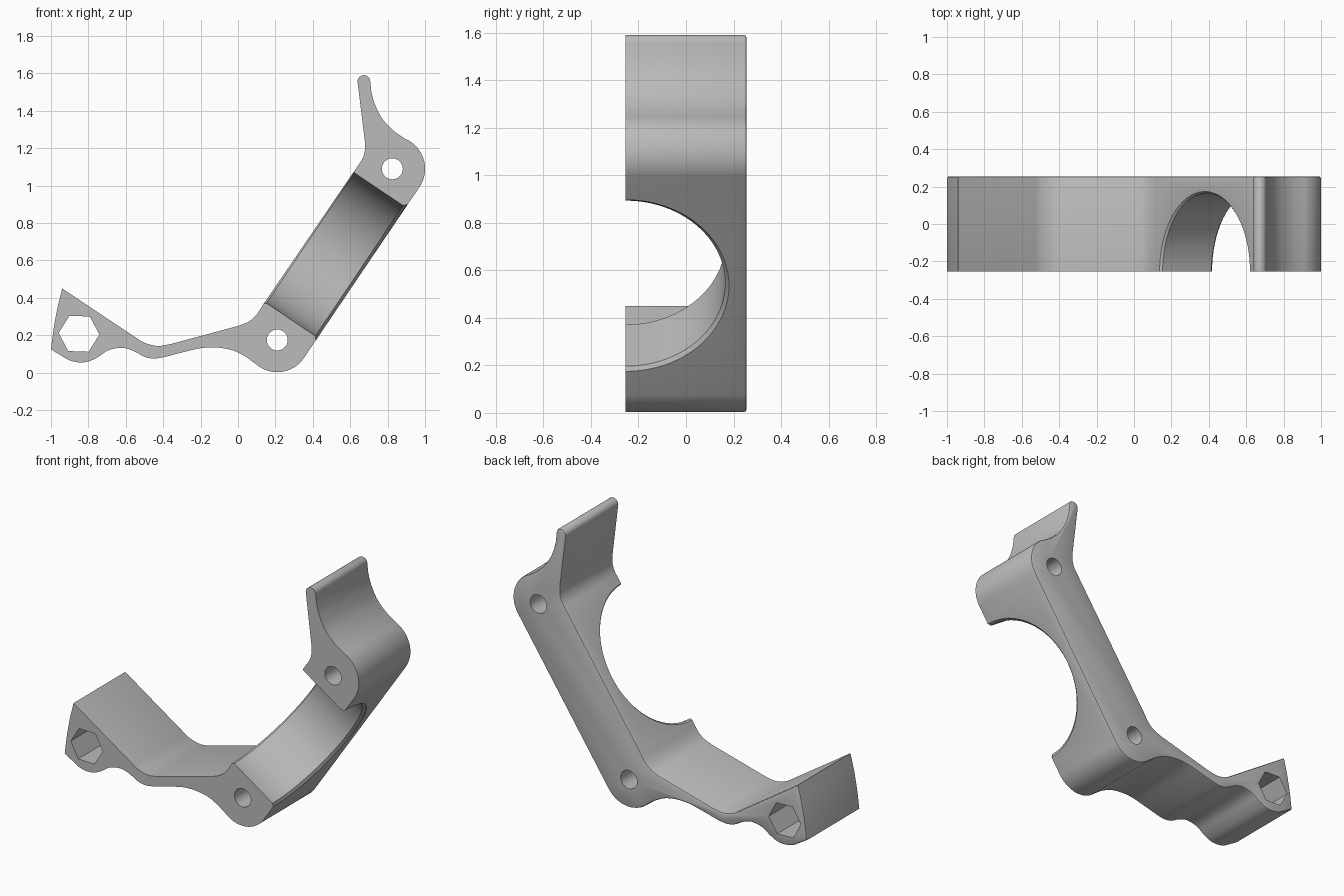
import bpy, bmesh, math
from mathutils import Vector, Matrix

if "Cube" in bpy.data.objects:
    bpy.data.objects.remove(bpy.data.objects["Cube"])

HALF = 0.255                                  # half depth along y
LOW, HIGH = Vector((0.21, 0.175)), Vector((0.825, 1.09))   # bolt centres (x, z)
ALONG = (HIGH - LOW).normalized()
OUT = Vector((ALONG.y, -ALONG.x))             # outward normal of the arm
MID = (LOW + HIGH) / 2


def arc(c, r, a0, a1, n):
    return [(c[0] + r * math.cos(math.radians(a0 + (a1 - a0) * i / n)),
             c[1] + r * math.sin(math.radians(a0 + (a1 - a0) * i / n))) for i in range(n + 1)]


def spline(pts, n=5):
    """Smooth curve through the points."""
    p = [Vector(q) for q in pts]
    p = [2 * p[0] - p[1]] + p + [2 * p[-1] - p[-2]]
    res = []
    for a, b, c, d in zip(p, p[1:], p[2:], p[3:]):
        for i in range(n):
            t = i / n
            res.append(tuple(0.5 * (2 * b + (c - a) * t + (2 * a - 5 * b + 4 * c - d) * t * t
                                    + (3 * b - a - 3 * c + d) * t ** 3)))
    return res + [tuple(pts[-1])]


def prism(name, pts, y0, y1, round_back=0.0):
    """Extrude an x-z outline along y."""
    bm = bmesh.new()
    front = [bm.verts.new((x, y0, z)) for x, z in pts]
    back = [bm.verts.new((x, y1, z)) for x, z in pts]
    bm.faces.new(front)
    cap = bm.faces.new(back[::-1])
    n = len(pts)
    for i in range(n):
        j = (i + 1) % n
        bm.faces.new((front[j], front[i], back[i], back[j]))
    bmesh.ops.recalc_face_normals(bm, faces=bm.faces)
    if round_back:
        bmesh.ops.bevel(bm, geom=list(cap.edges), offset=round_back, segments=2,
                        profile=0.5, affect='EDGES')
    return finish(name, bm)


def finish(name, bm):
    me = bpy.data.meshes.new(name)
    bm.to_mesh(me)
    bm.free()
    ob = bpy.data.objects.new(name, me)
    bpy.context.collection.objects.link(ob)
    return ob


# Side outline of the bracket
outline = [(-0.94, 0.45)]
outline += spline([(-0.55, 0.19), (-0.50, 0.16), (-0.43, 0.143), (-0.36, 0.153)])
outline += spline([(0.0, 0.25), (0.06, 0.275), (0.10, 0.312), (0.135, 0.365)])
outline += spline([(0.635, 1.098), (0.663, 1.14), (0.677, 1.18), (0.679, 1.23)])
outline += arc((0.673, 1.557), 0.034, 180, 0, 12)
outline += spline([(0.713, 1.50), (0.732, 1.435), (0.77, 1.36), (0.83, 1.295), (0.895, 1.25)])
outline += arc(HIGH, 0.175, 60, -33.9, 20)
outline += arc(LOW, 0.172, -33.9, -130, 20)
outline += spline([(0.04, 0.087), (-0.03, 0.12), (-0.12, 0.135), (-0.20, 0.131), (-0.28, 0.113)])
outline += spline([(-0.40, 0.082), (-0.45, 0.076), (-0.50, 0.085), (-0.56, 0.117), (-0.62, 0.133),
                   (-0.69, 0.121), (-0.75, 0.083), (-0.80, 0.060), (-0.85, 0.055),
                   (-0.90, 0.066), (-0.94, 0.088)])
outline += spline([(-1.0, 0.125), (-0.985, 0.24), (-0.965, 0.35)], 3)
bracket = prism("clamp_bracket", outline, -HALF, HALF, 0.012)

# Bolt holes and hexagonal pocket
cutters = [
    prism("lower_bolt_cutter", arc(LOW, 0.056, 0, 352.5, 47), -0.4, 0.4),
    prism("upper_bolt_cutter", arc(HIGH, 0.056, 0, 352.5, 47), -0.4, 0.4),
    prism("hex_cutter", arc((-0.85, 0.208), 0.109, -2, 298, 5), -0.4, 0.4),
]

# Half-round bore through the arm, flared at both ends
bm = bmesh.new()
N = 96
rings = []
for h, r in [(-0.32, 0.436), (-0.172, 0.436), (-0.157, 0.42),
             (0.157, 0.42), (0.172, 0.436), (0.32, 0.436)]:
    rings.append([bm.verts.new((r * math.cos(2 * math.pi * i / N),
                                r * math.sin(2 * math.pi * i / N), h)) for i in range(N)])
for a, b in zip(rings, rings[1:]):
    for i in range(N):
        j = (i + 1) % N
        bm.faces.new((a[i], a[j], b[j], b[i]))
bm.faces.new(rings[0][::-1])
bm.faces.new(rings[-1])
axes = Matrix(((ALONG.x, 0, OUT.x), (0, 1, 0), (ALONG.y, 0, OUT.y))).to_4x4()
bmesh.ops.transform(bm, matrix=Matrix.Translation((MID.x, -HALF, MID.y)) @ axes, verts=bm.verts)
bmesh.ops.recalc_face_normals(bm, faces=bm.faces)
cutters.append(finish("bore_cutter", bm))

for c in cutters:
    m = bracket.modifiers.new(c.name, 'BOOLEAN')
    m.operation, m.solver, m.object = 'DIFFERENCE', 'EXACT', c

# Apply the cuts and remove the cutters
bpy.context.view_layer.objects.active = bracket
bracket.select_set(True)
for c in cutters:
    bpy.ops.object.modifier_apply(modifier=c.name)
for c in cutters:
    bpy.data.objects.remove(c)

# Colour and shading
grey = bpy.data.materials.new("light grey")
grey.diffuse_color = (0.5, 0.5, 0.5, 1)
grey.use_nodes = True
grey.node_tree.nodes["Principled BSDF"].inputs["Base Color"].default_value = grey.diffuse_color
bracket.data.materials.clear()
bracket.data.materials.append(grey)
bpy.ops.object.shade_smooth_by_angle(angle=math.radians(30))
